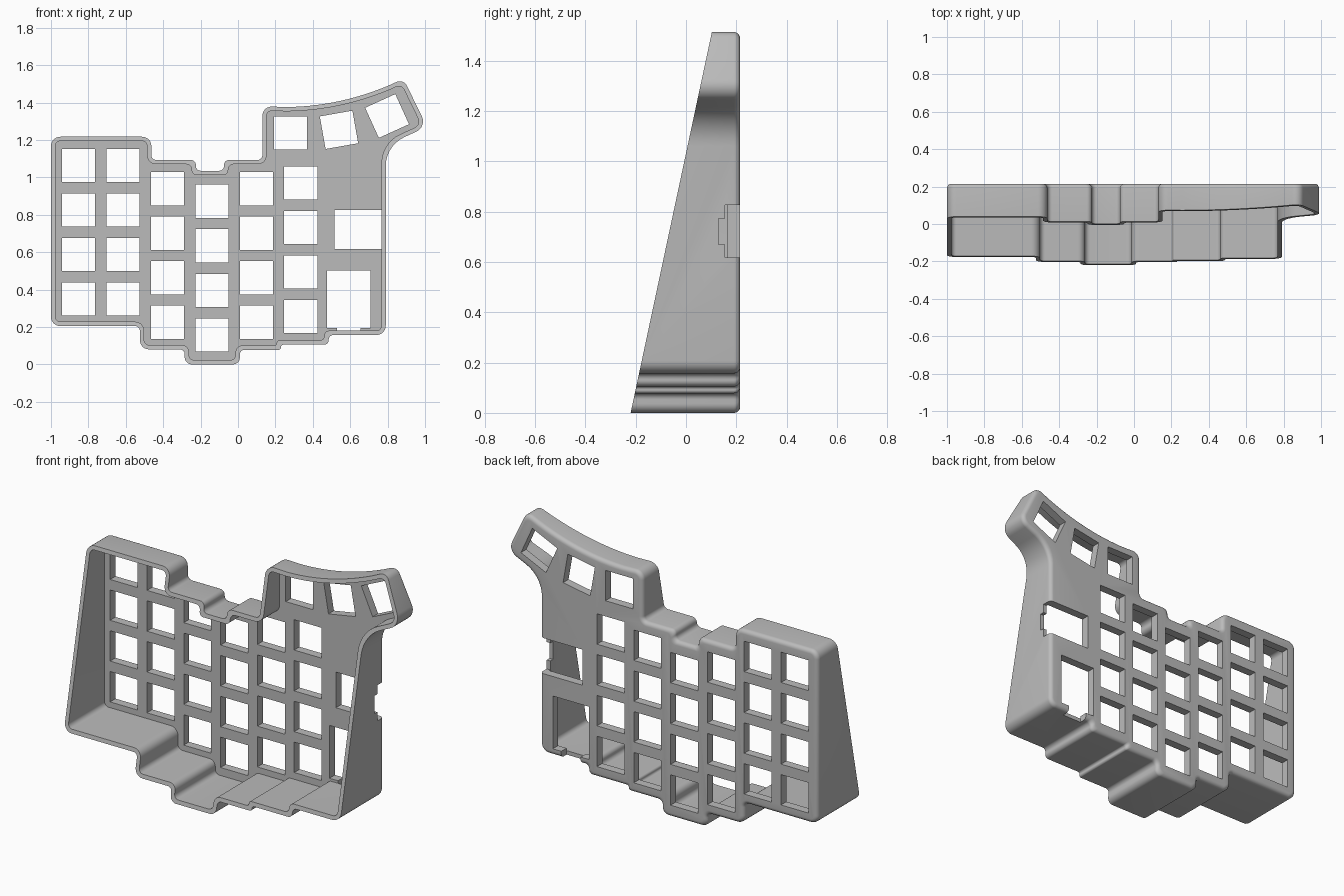
import bpy, bmesh, math
from mathutils import Vector, Matrix

cube = bpy.data.objects.get("Cube")
if cube:
    bpy.data.objects.remove(cube, do_unlink=True)

BACK, PLATE, WALL, ROUND = 0.215, 0.05, 0.023, 0.024

grey = bpy.data.materials.new("plain grey")
grey.use_nodes = True
grey.diffuse_color = (0.5, 0.5, 0.5, 1)
grey.node_tree.nodes["Principled BSDF"].inputs["Base Color"].default_value = grey.diffuse_color


def offset(points, d):
    """Move every edge of a clockwise outline inward by d."""
    result = []
    for i, (p, r) in enumerate(points):
        a = (p - points[i - 1][0]).normalized()
        b = (points[(i + 1) % len(points)][0] - p).normalized()
        na, nb = Vector((a.y, -a.x)), Vector((b.y, -b.x))
        turn = a.x * b.y - a.y * b.x
        shift = (na + nb) * (d / (1 + na.dot(nb)))
        radius = max(r - d, 0.006) if turn < 0 else r + d
        result.append((p + shift, radius if r else 0))
    return result


def fillet(points, steps=7):
    """Round each corner that has a radius."""
    result = []
    for i, (p, r) in enumerate(points):
        if not r:
            result.append(p)
            continue
        u, v = points[i - 1][0] - p, points[(i + 1) % len(points)][0] - p
        angle = u.angle(v)
        t = min(r / math.tan(angle / 2), 0.47 * u.length, 0.47 * v.length)
        u, v = u.normalized(), v.normalized()
        centre = p + (u + v).normalized() * (t / math.cos(angle / 2))
        start, end = p + u * t - centre, p + v * t - centre
        sweep = start.angle_signed(end)
        result += [centre + Matrix.Rotation(-sweep * k / steps, 2) @ start
                   for k in range(steps + 1)]
    return result


def loft(bm, rings):
    """Skin a list of rings of 3D points and cap both ends."""
    loops = [[bm.verts.new(p) for p in ring] for ring in rings]
    for low, high in zip(loops, loops[1:]):
        for i in range(len(low)):
            bm.faces.new((low[i - 1], low[i], high[i], high[i - 1]))
    bm.faces.new(loops[0])
    bm.faces.new(loops[-1])


def at(ring, y):
    return [Vector((p.x, y, p.y)) for p in ring]


def finish(bm, name, helper=False):
    bmesh.ops.recalc_face_normals(bm, faces=bm.faces[:])
    mesh = bpy.data.meshes.new(name)
    bm.to_mesh(mesh)
    bm.free()
    mesh.materials.append(grey)
    obj = bpy.data.objects.new(name, mesh)
    bpy.context.collection.objects.link(obj)
    obj.hide_render = helper
    return obj


def hole(bm, x, z, w, h, y0, y1, tilt=0):
    """Box cutter centred on x, z, turned in the plate's plane."""
    turn = Matrix.Rotation(math.radians(tilt), 2)
    ring = [Vector((x, z)) + turn @ Vector((sx * w / 2, sz * h / 2))
            for sx, sz in ((-1, -1), (-1, 1), (1, 1), (1, -1))]
    loft(bm, [at(ring, y0), at(ring, y1)])


# Stepped outline, clockwise from the top left corner: x, z, corner radius
R, C = 0.05, 0.025
start = [(-1, 1.217, R), (-0.463, 1.217, R), (-0.463, 1.093, C), (-0.225, 1.093, R),
         (-0.225, 1.035, C), (-0.075, 1.035, C), (-0.075, 1.093, R), (0.13, 1.093, C),
         (0.13, 1.38, R)]
# Sweeping thumb edge
a, b, c = Vector((0.13, 1.38)), Vector((0.52, 1.35)), Vector((0.885, 1.527))
sweep = []
for k in range(3, 17):
    t = k / 18
    p = a * (1 - t) ** 2 + b * 2 * t * (1 - t) + c * t * t
    sweep.append((p.x, p.y, 0))
end = [(0.885, 1.527, 0.07), (1.01, 1.27, 0.06), (0.79, 1.17, 0.17), (0.79, 0.157, R),
       (0.485, 0.157, C), (0.485, 0.105, R), (0.23, 0.105, C), (0.23, 0.078, R),
       (0.01, 0.078, C), (0.01, 0, R), (-0.285, 0, R), (-0.285, 0.08, C),
       (-0.525, 0.08, R), (-0.525, 0.205, C), (-1, 0.205, R)]
outline = [(Vector((x, z)), r) for x, z, r in start + sweep + end]

# Case body: slanted open front, rounded back rim
bm = bmesh.new()
outer = fillet(outline)
rings = [[Vector((p.x, -0.22 + 0.2133 * p.y, p.y)) for p in outer]]
for k in range(6):
    q = math.radians(18 * k)
    rings.append(at(fillet(offset(outline, ROUND * (1 - math.cos(q)))),
                    BACK - ROUND + ROUND * math.sin(q)))
loft(bm, rings)
case = finish(bm, "keyboard_case")

# Hollow behind the plate
bm = bmesh.new()
inner = fillet(offset(outline, WALL))
loft(bm, [at(inner, -0.6), at(inner, BACK - PLATE)])
cutters = [finish(bm, "hollow_cutter", True)]

# Key openings in staggered columns, thumb keys, and two large windows
bm = bmesh.new()
KEY, PITCH, Y0, Y1 = 0.177, 0.238, 0.12, 0.4
tops = [1.064, 1.064, 0.939, 0.872, 0.939, 0.97]
for col, top in enumerate(tops):
    for row in range(4):
        hole(bm, -0.852 + 0.2375 * col, top - PITCH * row, KEY, KEY, Y0, Y1)
for x, z, tilt in ((0.281, 1.238, 0), (0.54, 1.254, 10), (0.797, 1.328, 24.5)):
    hole(bm, x, z, KEY, KEY, Y0, Y1, tilt)
hole(bm, 0.592, 0.349, 0.234, 0.308, Y0, Y1)
hole(bm, 0.766, 0.721, 0.5, 0.208, 0.155, Y1)
cutters.append(finish(bm, "opening_cutter", True))

# Narrow connector slots through the side and bottom walls
bm = bmesh.new()
hole(bm, 0.8, 0.721, 0.2, 0.104, 0.13, Y1)
hole(bm, 0.592, 0.18, 0.125, 0.12, 0.165, Y1)
cutters.append(finish(bm, "slot_cutter", True))

bpy.context.view_layer.objects.active = case
case.select_set(True)
for cutter in cutters:
    mod = case.modifiers.new(cutter.name, 'BOOLEAN')
    mod.operation, mod.solver, mod.object = 'DIFFERENCE', 'EXACT', cutter
    bpy.ops.object.modifier_apply(modifier=mod.name)
for cutter in cutters:
    bpy.data.objects.remove(cutter, do_unlink=True)
bpy.ops.object.shade_smooth_by_angle(angle=math.radians(30))
